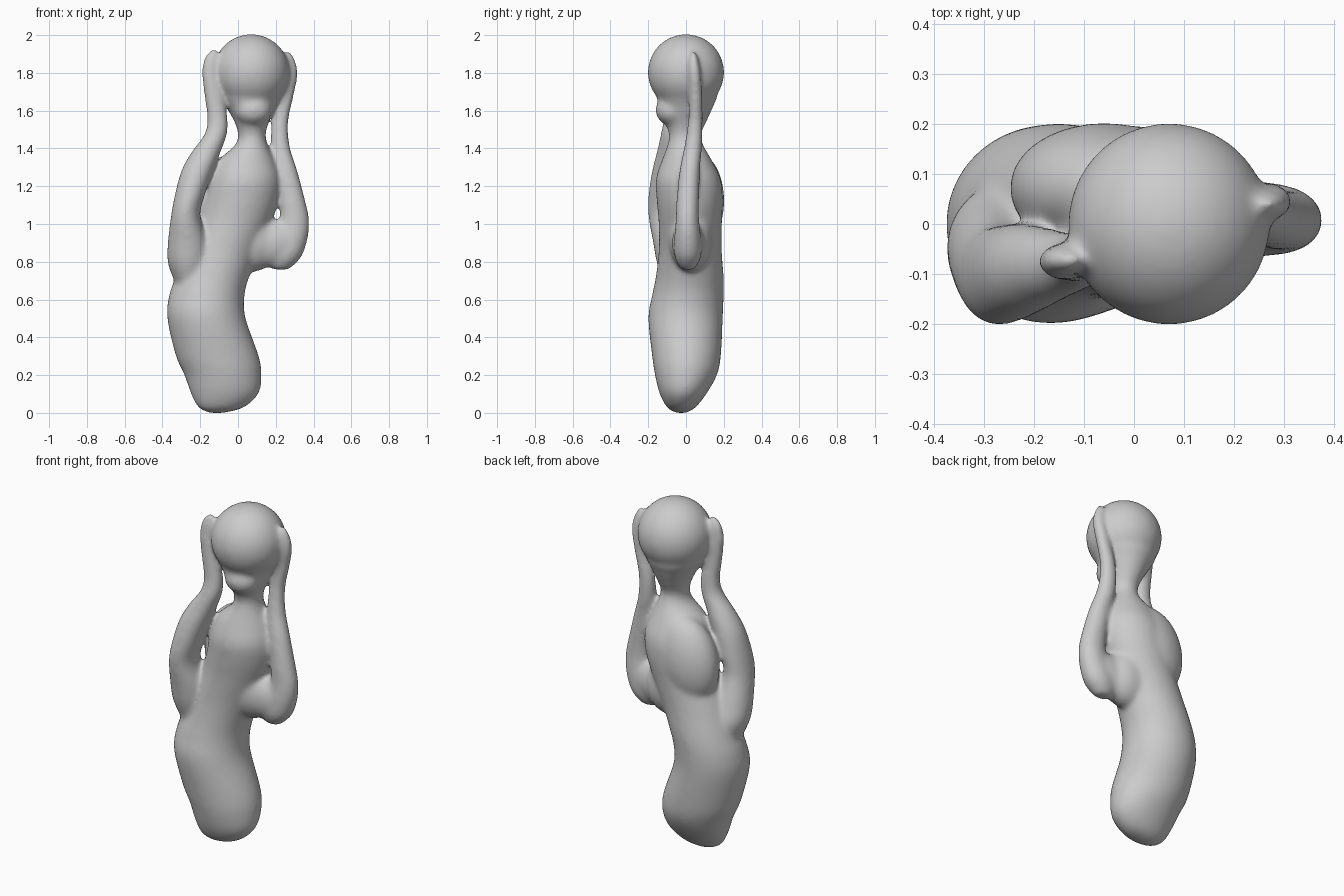
import bpy, bmesh, math
from mathutils import Matrix, Vector

cube = bpy.data.objects.get("Cube")
if cube:
    bpy.data.objects.remove(cube, do_unlink=True)

clay = bpy.data.materials.new("grey clay")
clay.use_nodes = True
clay.diffuse_color = (0.6, 0.6, 0.6, 1)
bsdf = clay.node_tree.nodes["Principled BSDF"]
bsdf.inputs["Base Color"].default_value = (0.6, 0.6, 0.6, 1)
bsdf.inputs["Roughness"].default_value = 0.6

SIDES, STEPS = 32, 5
bm = bmesh.new()


def spline(p0, p1, p2, p3, t):
    return [0.5 * (2 * b + (c - a) * t + (2 * a - 5 * b + 4 * c - d) * t ** 2
                   + (3 * b - a - 3 * c + d) * t ** 3)
            for a, b, c, d in zip(p0, p1, p2, p3)]


def loft(stations):
    """Smooth closed form through level ellipses: x0, x1, y0, y1, z."""
    s = [stations[0]] + stations + [stations[-1]]
    rows = [spline(*s[i:i + 4], k / STEPS)
            for i in range(len(s) - 3) for k in range(STEPS)]
    rows.append(stations[-1])
    rings = []
    for x0, x1, y0, y1, z in rows:
        ring = []
        for k in range(SIDES):
            a = math.tau * k / SIDES
            ring.append(bm.verts.new(((x0 + x1) / 2 + (x1 - x0) / 2 * math.cos(a),
                                      (y0 + y1) / 2 + (y1 - y0) / 2 * math.sin(a), z)))
        rings.append(ring)
    faces = [bm.faces.new((lo[k], lo[(k + 1) % SIDES], hi[(k + 1) % SIDES], hi[k]))
             for lo, hi in zip(rings, rings[1:]) for k in range(SIDES)]
    faces += [bm.faces.new(rings[0]), bm.faces.new(rings[-1])]
    bmesh.ops.recalc_face_normals(bm, faces=faces)


def ellipsoid(centre, radii, tilt=0):
    m = (Matrix.Translation(Vector(centre)) @ Matrix.Rotation(tilt, 4, 'Y')
         @ Matrix.Diagonal((*radii, 1)))
    bmesh.ops.create_uvsphere(bm, u_segments=48, v_segments=32, radius=1, matrix=m)


# Body: rounded base, waist, chest, neck and jaw
loft([
    (-.15, -.08, -.05, 0, -.004),
    (-.21, .03, -.1, .05, .025),
    (-.25, .11, -.14, .11, .1),
    (-.285, .125, -.165, .165, .2),
    (-.33, .11, -.18, .185, .3),
    (-.375, .04, -.2, .195, .5),
    (-.365, .035, -.18, .2, .62),
    (-.33, .06, -.16, .2, .72),
    (-.28, .11, -.145, .19, .85),
    (-.215, .175, -.145, .19, 1.0),
    (-.18, .215, -.155, .195, 1.12),
    (-.155, .225, -.16, .185, 1.23),
    (-.11, .195, -.13, .14, 1.33),
    (-.02, .16, -.1, .095, 1.41),
    (0, .147, -.09, .08, 1.47),
    (-.02, .165, -.115, .11, 1.54),
    (-.065, .2, -.14, .145, 1.62),
    (-.095, .225, -.15, .165, 1.69),
    (-.02, .16, -.08, .1, 1.78),
])

# Upper back
ellipsoid((-.06, .072, 1.12), (.185, .13, .25), math.radians(14))

# Head and muzzle
ellipsoid((.07, 0, 1.8), (.202, .202, .202))
ellipsoid((.08, -.07, 1.6), (.1, .092, .085))

# Right arm, raised beside the head
loft([
    (-.14, -.11, -.085, -.06, 1.925),
    (-.178, -.1, -.1, -.045, 1.88),
    (-.192, -.105, -.11, -.04, 1.8),
    (-.18, -.075, -.115, -.035, 1.68),
    (-.163, -.053, -.12, -.025, 1.55),
    (-.18, -.058, -.135, -.02, 1.47),
    (-.245, -.09, -.155, -.01, 1.38),
    (-.3, -.13, -.18, 0, 1.28),
    (-.335, -.175, -.2, 0, 1.15),
    (-.355, -.2, -.2, 0, 1.04),
    (-.372, -.16, -.175, .045, .9),
    (-.372, -.15, -.155, .08, .79),
    (-.335, -.18, -.12, .08, .69),
])

# Left arm, raised beside the head
loft([
    (.25, .28, .03, .05, 1.91),
    (.245, .302, .014, .066, 1.87),
    (.248, .318, .012, .078, 1.79),
    (.215, .295, .014, .088, 1.67),
    (.178, .268, .01, .09, 1.54),
    (.172, .275, -.01, .086, 1.41),
    (.192, .315, -.035, .075, 1.28),
    (.215, .355, -.05, .07, 1.13),
    (.22, .378, -.055, .07, 1.02),
    (.2, .37, -.062, .08, .92),
    (.16, .335, -.06, .08, .82),
    (.18, .27, -.025, .045, .755),
])

# Left upper arm, widening from the elbow into the chest
ellipsoid((.17, .01, .895), (.18, .085, .125), math.radians(-8))
ellipsoid((.08, .025, .91), (.14, .115, .165))

mesh = bpy.data.meshes.new("figure")
bm.to_mesh(mesh)
bm.free()
figure = bpy.data.objects.new("figure", mesh)
bpy.context.collection.objects.link(figure)

# Fuse the parts into one soft skin
remesh = figure.modifiers.new("fuse", 'REMESH')
remesh.mode = 'VOXEL'
remesh.voxel_size = 0.01
soften = figure.modifiers.new("soften", 'SMOOTH')
soften.factor = 0.5
soften.iterations = 30

skin = bpy.data.meshes.new_from_object(
    figure.evaluated_get(bpy.context.evaluated_depsgraph_get()))
figure.modifiers.clear()
figure.data = skin
skin.name = "figure"
skin.materials.clear()
skin.materials.append(clay)
for p in skin.polygons:
    p.use_smooth = True
    p.material_index = 0

# Rest the base on the ground
low = min(v.co.z for v in skin.vertices)
for v in skin.vertices:
    v.co.z -= low
